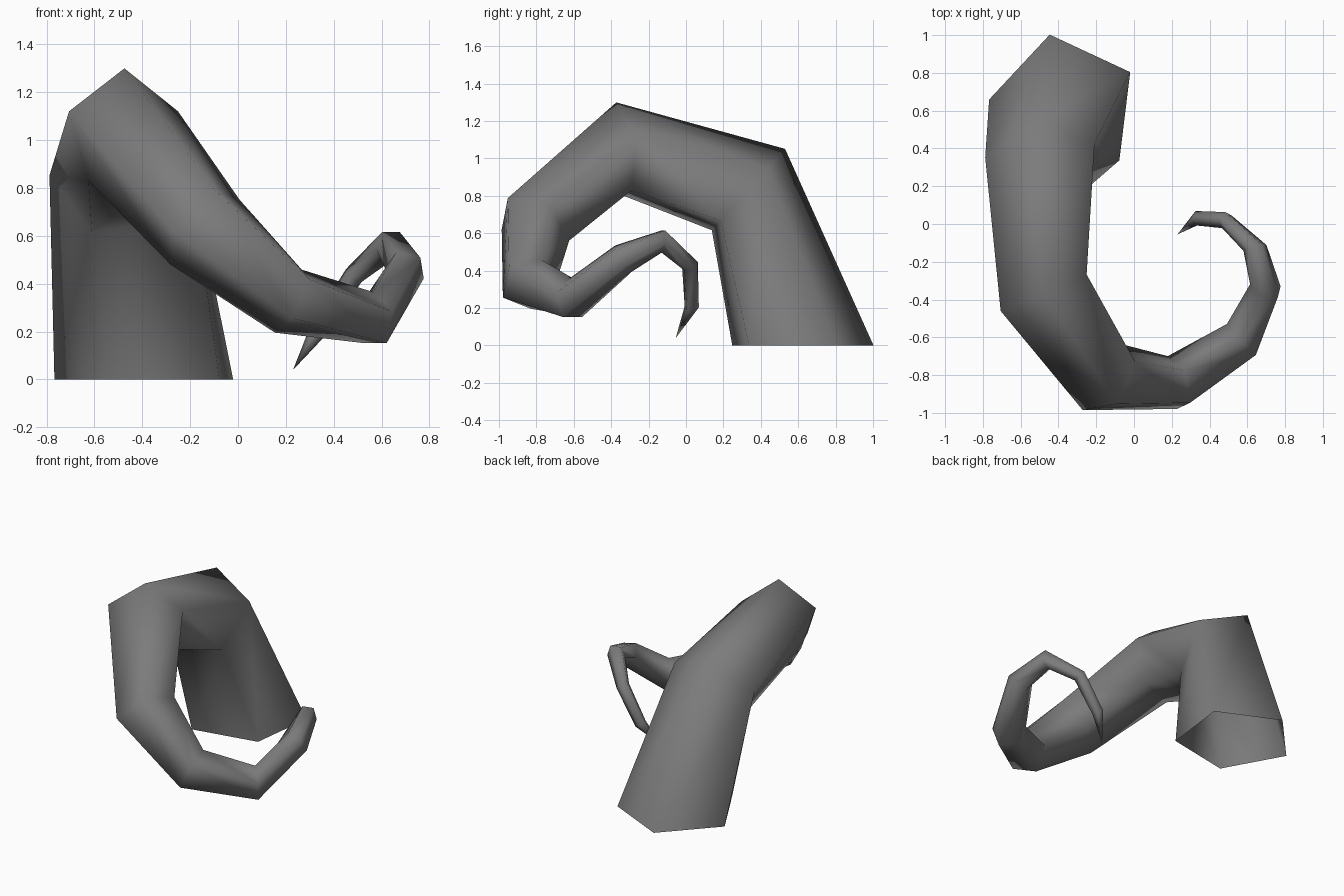
import bpy
import bmesh
from math import sin, cos, radians, tau
from mathutils import Vector

SIDES = 5

# Cross-sections from root to tip:
# centre, radius, heading, pitch and roll (degrees)
RINGS = [
    ((-.37, .61, 0), .40, -90, 90, 101),
    ((-.48, .326, .825), .31, -90, 42, 101),
    ((-.48, -.36, 1.04), .26, -67, -3, 90),
    ((-.15, -.815, .64), .21, -31, -39, 115),
    ((.225, -.845, .33), .153, 16, -25, 140),
    ((.57, -.61, .247), .118, 43, 3, 162),
    ((.70, -.34, .465), .088, 76, 33, 144),
    ((.64, -.125, .562), .066, 104, -5, 126),
    ((.485, .02, .43), .046, 160, -45, 150),
    ((.335, .03, .2), .04, 185, -56, 170),
]
TIP = (.23, -.055, .04)


def make_material(name, color):
    material = bpy.data.materials.new(name)
    material.use_nodes = True
    material.diffuse_color = color
    shader = next(n for n in material.node_tree.nodes if n.type == 'BSDF_PRINCIPLED')
    shader.inputs['Base Color'].default_value = color
    return material


def add_ring(bm, centre, radius, heading, pitch, roll):
    """Add one regular cross-section, square to its heading and pitch."""
    h, p = radians(heading), radians(pitch)
    side = Vector((-sin(h), cos(h), 0))
    up = Vector((-cos(h) * sin(p), -sin(h) * sin(p), cos(p)))
    verts = []
    for i in range(SIDES):
        angle = radians(roll) - i * tau / SIDES
        offset = side * cos(angle) + up * sin(angle)
        verts.append(bm.verts.new(Vector(centre) + offset * radius))
    return verts


default_cube = bpy.data.objects.get("Cube")
if default_cube:
    bpy.data.objects.remove(default_cube, do_unlink=True)

# Curling tapered tube, open at the root
bm = bmesh.new()
loops = [add_ring(bm, *ring) for ring in RINGS]
for lower, upper in zip(loops, loops[1:]):
    for i in range(SIDES):
        j = (i + 1) % SIDES
        bm.faces.new((lower[j], lower[i], upper[i], upper[j]))

# Pointed end
tip = bm.verts.new(TIP)
last = loops[-1]
for i in range(SIDES):
    bm.faces.new((last[(i + 1) % SIDES], last[i], tip))

for face in bm.faces:
    face.smooth = True

mesh = bpy.data.meshes.new("tentacle")
bm.to_mesh(mesh)
bm.free()
mesh.materials.append(make_material("plain grey", (.2, .2, .2, 1)))
tentacle = bpy.data.objects.new("tentacle", mesh)
bpy.context.collection.objects.link(tentacle)
